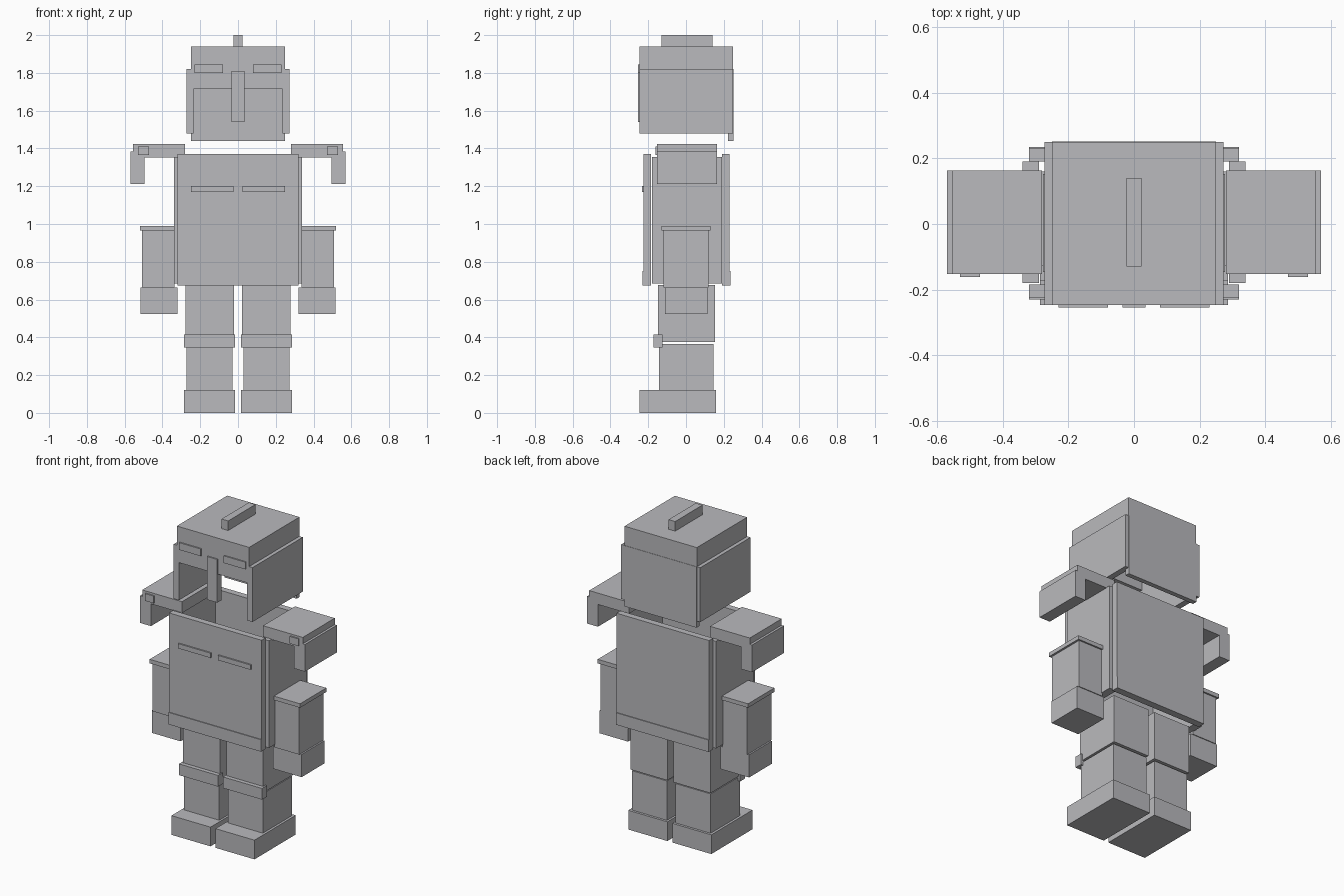
import bpy
import bmesh

# One plain metal colour
METAL = bpy.data.materials.new("grey_metal")
METAL.diffuse_color = (0.49, 0.49, 0.51, 1.0)


def boxes(name, *ranges):
    """One object made of boxes given as (x0, x1, y0, y1, z0, z1)."""
    bm = bmesh.new()
    for x0, x1, y0, y1, z0, z1 in ranges:
        made = bmesh.ops.create_cube(bm, size=1.0)
        for v in made["verts"]:
            v.co = (x0 + (v.co.x + 0.5) * (x1 - x0),
                    y0 + (v.co.y + 0.5) * (y1 - y0),
                    z0 + (v.co.z + 0.5) * (z1 - z0))
    mesh = bpy.data.meshes.new(name)
    bm.to_mesh(mesh)
    bm.free()
    mesh.materials.append(METAL)
    obj = bpy.data.objects.new(name, mesh)
    bpy.context.collection.objects.link(obj)
    return obj


def pair(name, *ranges):
    """Matching left and right objects from boxes on the +x side."""
    boxes("left_" + name, *ranges)
    boxes("right_" + name, *[(-b, -a, c, d, e, f) for a, b, c, d, e, f in ranges])


# Helmet: open underneath and at the face
boxes("helmet_crown", (-0.25, 0.25, -0.247, 0.25, 1.82, 1.94))
boxes("helmet_brow", (-0.25, 0.25, -0.247, -0.21, 1.715, 1.82))
boxes("helmet_back", (-0.25, 0.25, 0.215, 0.252, 1.48, 1.82))
boxes("neck_guard", (-0.25, 0.25, 0.222, 0.252, 1.44, 1.48))
boxes("helmet_crest", (-0.023, 0.023, -0.13, 0.14, 1.94, 2.0))
boxes("nose_guard", (-0.035, 0.035, -0.255, -0.215, 1.54, 1.81))
pair("helmet_cheek", (0.235, 0.273, -0.247, 0.25, 1.48, 1.82))
pair("brow_plate", (0.08, 0.23, -0.255, -0.247, 1.80, 1.845))

# Hollow torso: four plates with a belt at front and back
boxes("chest_plate", (-0.32, 0.32, -0.225, -0.185, 0.75, 1.37))
boxes("back_plate", (-0.32, 0.32, 0.19, 0.23, 0.75, 1.37))
boxes("front_belt", (-0.32, 0.32, -0.23, -0.185, 0.675, 0.75))
boxes("back_belt", (-0.32, 0.32, 0.19, 0.235, 0.675, 0.75))
pair("side_plate", (0.29, 0.34, -0.18, 0.19, 0.685, 1.355))
pair("chest_strip", (0.025, 0.25, -0.234, -0.225, 1.17, 1.20))

# Shoulder guards: flat top, hanging outer plate, front stud
pair("shoulder_top", (0.28, 0.555, -0.153, 0.163, 1.352, 1.423))
pair("shoulder_flap", (0.495, 0.57, -0.153, 0.163, 1.213, 1.383))
pair("shoulder_stud", (0.47, 0.53, -0.161, -0.153, 1.365, 1.41))

# Forearms
pair("gauntlet_cuff", (0.325, 0.52, -0.13, 0.13, 0.965, 0.99))
pair("forearm", (0.335, 0.507, -0.12, 0.12, 0.665, 0.965))
pair("hand", (0.32, 0.517, -0.11, 0.115, 0.523, 0.665))

# Legs
pair("thigh", (0.022, 0.277, -0.147, 0.153, 0.375, 0.678))
pair("knee_plate", (0.017, 0.287, -0.173, -0.125, 0.345, 0.415))
pair("shin", (0.03, 0.272, -0.143, 0.145, 0.12, 0.366))
pair("foot", (0.017, 0.287, -0.247, 0.16, 0.0, 0.12))
